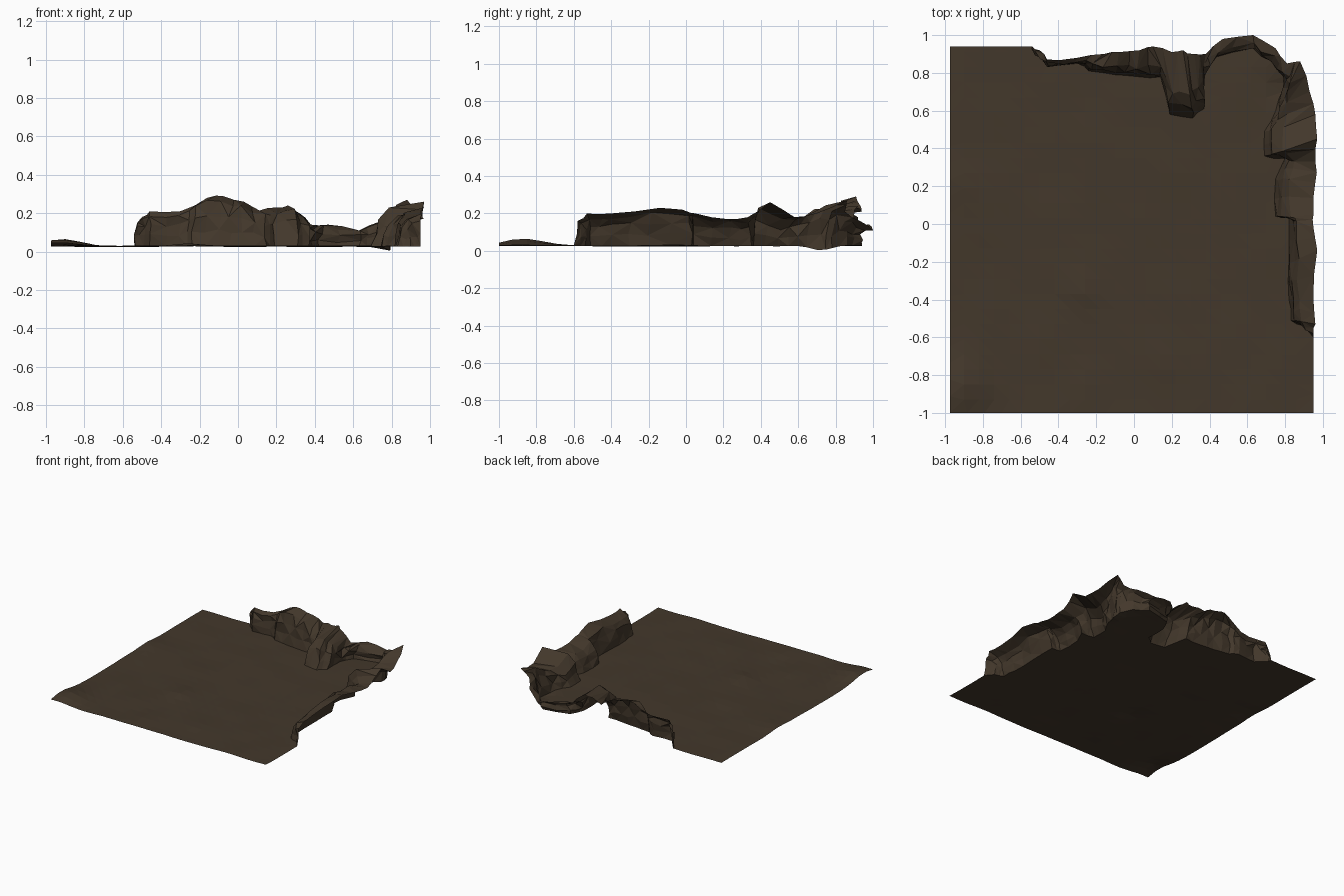
import bpy, math, random
from mathutils import Vector, noise
from mathutils.geometry import delaunay_2d_cdt

if "Cube" in bpy.data.objects:
    bpy.data.objects.remove(bpy.data.objects["Cube"])

random.seed(4)
mat = bpy.data.materials.new("brown_rock")
mat.diffuse_color = (0.056, 0.039, 0.024, 1)
mat.use_nodes = True
mat.node_tree.nodes["Principled BSDF"].inputs["Base Color"].default_value = mat.diffuse_color


def add_object(name, verts, faces):
    me = bpy.data.meshes.new(name)
    me.from_pydata(verts, [], faces)
    me.materials.append(mat)
    ob = bpy.data.objects.new(name, me)
    bpy.context.collection.objects.link(ob)
    return ob


def bump(x, y, cx, cy, r, h):
    return h * math.exp(-((x - cx) ** 2 + (y - cy) ** 2) / (r * r))


def ground_z(x, y):
    z = 0.028 + 0.007 * noise.noise(Vector((x * 4, y * 4, 0.3)))
    z += bump(x, y, -0.92, -0.88, 0.14, 0.035)
    z += bump(x, y, -0.95, 0.2, 0.12, 0.015)
    z += bump(x, y, -0.27, -0.35, 0.09, 0.012)
    z += bump(x, y, -0.25, -0.88, 0.12, 0.01)
    z += bump(x, y, -0.25, 0.45, 0.12, 0.008)
    z += bump(x, y, 0.79, 0.72, 0.08, -0.026)
    return max(z, 0.0)


# Cliff stations: foot x, foot y, rim x, rim y, rim height
back = [
    (-.54, .94, -.54, .94, .04), (-.52, .90, -.50, .92, .18),
    (-.46, .84, -.46, .87, .21), (-.30, .85, -.30, .88, .21),
    (-.24, .81, -.16, .90, .28), (-.10, .79, -.08, .91, .29),
    (.02, .78, .03, .92, .26), (.15, .78, .10, .94, .21),
    (.19, .58, .20, .91, .23), (.31, .56, .26, .92, .24),
    (.37, .61, .32, .90, .20), (.37, .78, .38, .90, .14),
    (.42, .88, .47, .98, .14), (.63, .93, .63, 1.0, .11),
    (.73, .86, .75, .93, .16)]
right = [
    (.79, .78, .81, .85, .21), (.79, .70, .88, .86, .27),
    (.75, .60, .93, .70, .20), (.69, .49, .96, .58, .18),
    (.69, .36, .97, .45, .26), (.80, .35, .96, .33, .18),
    (.75, .24, .96, .22, .17), (.75, .04, .95, .05, .20),
    (.82, .03, .95, -.02, .22), (.82, -.20, .97, -.14, .23),
    (.82, -.40, .95, -.40, .20), (.83, -.51, .96, -.53, .20),
    (.90, -.54, .95, -.58, .16), (.95, -.60, .95, -.60, .03)]
stations = back + right

# Split each span in two with a little roughness
path = []
for a, b in zip(stations, stations[1:]):
    mid = [(p + q) / 2 + random.uniform(-.008, .008) for p, q in zip(a, b)]
    path += [a, mid]
path.append(stations[-1])

# Cliff: steep face, then a gently rising ledge out to the rim
profile = [(0, 0), (.08, .3), (.16, .62), (.36, .87), (1, 1)]
verts, faces = [], []
n = len(profile)
for i, (fx, fy, rx, ry, rz) in enumerate(path):
    fz = ground_z(fx, fy)
    for j, (out, up) in enumerate(profile):
        k = 0.012 if 0 < j < n - 1 and 0 < i < len(path) - 1 else 0
        verts.append((fx + (rx - fx) * out + random.uniform(-k, k),
                      fy + (ry - fy) * out + random.uniform(-k, k),
                      fz + (rz - fz) * up + random.uniform(-k, k)))
for i in range(len(path) - 1):
    for j in range(n - 1):
        a, b = i * n + j, (i + 1) * n + j
        if (i + j) % 2:
            faces += [(a, b, b + 1), (a, b + 1, a + 1)]
        else:
            faces += [(a, b, a + 1), (b, b + 1, a + 1)]
add_object("cliff_wall", verts, faces)

# Ground: triangulated sheet bounded by the cliff foot
outline = [Vector((p[0], p[1])) for p in path]
corners = [Vector((.95, -.60)), Vector((.95, -1)), Vector((-.975, -1)),
           Vector((-.975, .94)), Vector((-.54, .94))]
for a, b in zip(corners, corners[1:]):
    steps = max(1, round((b - a).length / .09))
    outline += [a.lerp(b, s / steps) for s in range(1, steps + 1)]
outline.pop()
m = len(outline)
inner = [Vector((-.9 + .08 * i, -.93 + .08 * j))
         for i in range(24) for j in range(24)]
inner = [p for p in inner if min((p - q).length for q in outline) > .03]
res = delaunay_2d_cdt(outline + inner, [], [list(range(m))[::-1]], 1, 1e-5)
add_object("ground", [(p.x, p.y, ground_z(p.x, p.y)) for p in res[0]], res[2])
